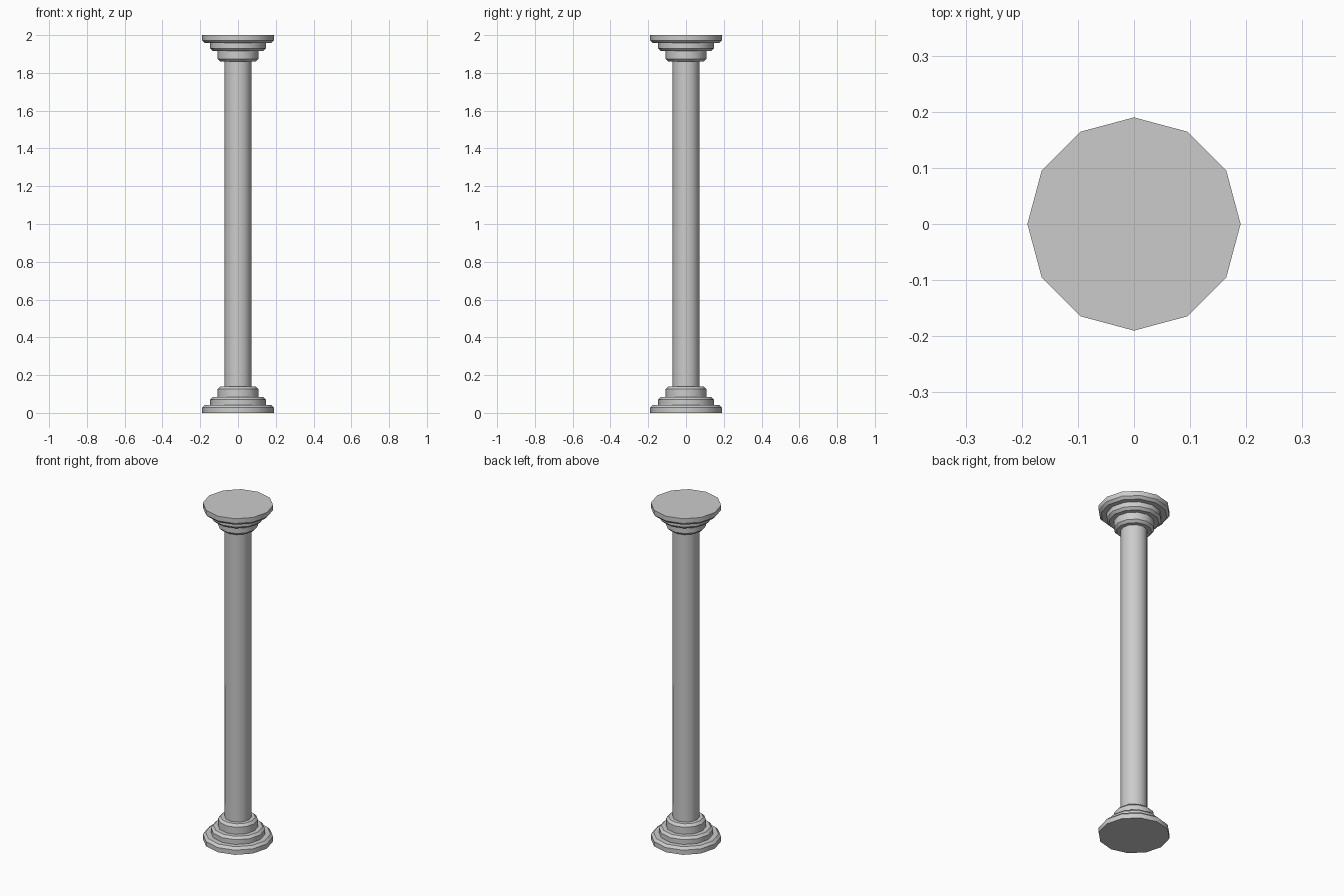
import bpy, bmesh, math

if "Cube" in bpy.data.objects:
    bpy.data.objects.remove(bpy.data.objects["Cube"])

SIDES = 12
HEIGHT = 2.0
SHAFT_R = 0.072


def lathe(name, profile, cap_start=False, cap_end=False):
    """Revolve (radius, z) points around z with flat optional end caps."""
    bm = bmesh.new()
    rings = []
    for r, z in profile:
        rings.append([bm.verts.new((r * math.cos(2 * math.pi * i / SIDES),
                                    r * math.sin(2 * math.pi * i / SIDES), z))
                      for i in range(SIDES)])
    for a, b in zip(rings, rings[1:]):
        for i in range(SIDES):
            j = (i + 1) % SIDES
            bm.faces.new((a[i], a[j], b[j], b[i]))
    if cap_start:
        bm.faces.new(rings[0][::-1])
    if cap_end:
        bm.faces.new(rings[-1])
    bmesh.ops.recalc_face_normals(bm, faces=bm.faces)
    mesh = bpy.data.meshes.new(name)
    bm.to_mesh(mesh)
    bm.free()
    obj = bpy.data.objects.new(name, mesh)
    bpy.context.collection.objects.link(obj)
    bpy.ops.object.select_all(action='DESELECT')
    obj.select_set(True)
    bpy.context.view_layer.objects.active = obj
    bpy.ops.object.shade_smooth_by_angle(angle=math.radians(35))
    return obj


# Three stepped tiers with bevelled upper rims: (radius, bottom, top)
tiers = [(0.19, 0.0, 0.042), (0.147, 0.042, 0.084), (0.108, 0.084, 0.14)]
BEVEL = 0.014
steps = []
for r, z0, z1 in tiers:
    steps += [(r, z0), (r, z1 - BEVEL), (r - BEVEL, z1)]
steps.append((SHAFT_R, tiers[-1][2]))

# Base, and the capital as its upside-down twin
lathe("base", steps, cap_start=True)
lathe("capital", [(r, HEIGHT - z) for r, z in reversed(steps)], cap_end=True)

# Plain shaft between them
lathe("shaft", [(SHAFT_R, 0.14), (SHAFT_R, HEIGHT - 0.14)])
